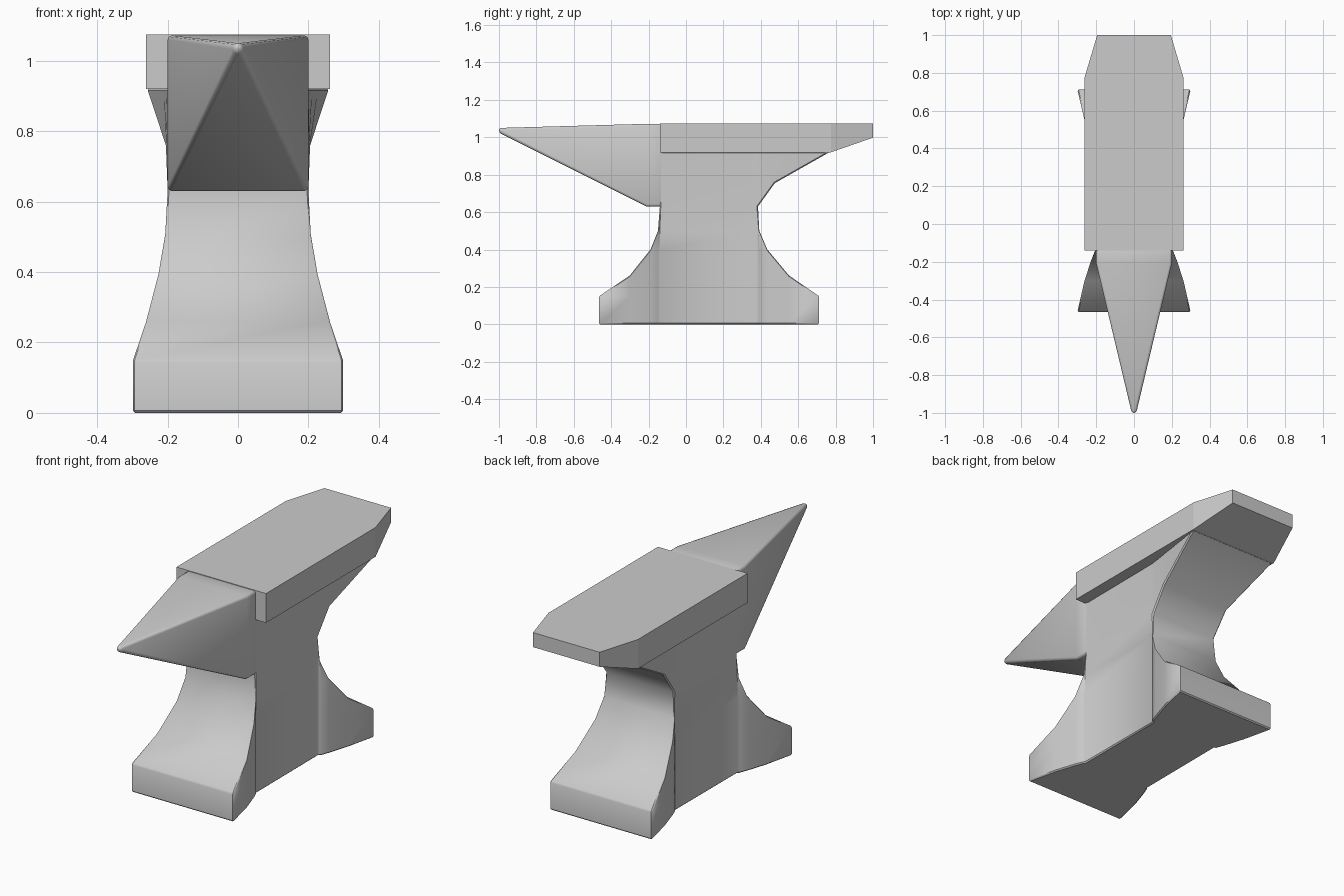
import bpy, bmesh, math

if "Cube" in bpy.data.objects:
    bpy.data.objects.remove(bpy.data.objects["Cube"])


def make_object(name, bm, bevel=0.0, segments=1, smooth=None):
    bmesh.ops.remove_doubles(bm, verts=bm.verts, dist=1e-5)
    bmesh.ops.recalc_face_normals(bm, faces=bm.faces)
    mesh = bpy.data.meshes.new(name)
    bm.to_mesh(mesh)
    bm.free()
    ob = bpy.data.objects.new(name, mesh)
    bpy.context.collection.objects.link(ob)
    bpy.ops.object.select_all(action='DESELECT')
    bpy.context.view_layer.objects.active = ob
    ob.select_set(True)
    if bevel:
        mod = ob.modifiers.new("bevel", 'BEVEL')
        mod.width, mod.segments = bevel, segments
        mod.limit_method, mod.angle_limit = 'ANGLE', math.radians(50)
        bpy.ops.object.modifier_apply(modifier=mod.name)
    if smooth:
        bpy.ops.object.shade_smooth_by_angle(angle=math.radians(smooth))
    return ob


def add_face(bm, points):
    unique = []
    for p in points:
        if all(sum((a - b) ** 2 for a, b in zip(p, q)) > 1e-10 for q in unique):
            unique.append(p)
    if len(unique) > 2:
        bm.faces.new([bm.verts.new(p) for p in unique])


def loft(bm, rings):
    for a, b in zip(rings, rings[1:]):
        n = len(a)
        for i in range(n):
            add_face(bm, [a[i], a[(i + 1) % n], b[(i + 1) % n], b[i]])
    add_face(bm, rings[0])
    add_face(bm, rings[-1])


def interp(table, y):
    for (y0, w0), (y1, w1) in zip(table, table[1:]):
        if y <= y1:
            return w0 + (w1 - w0) * max(0, y - y0) / (y1 - y0)
    return table[-1][1]


# Body: foot with concave sides, waist and flared underside of the heel
plan = [(-.465, .30), (-.30, .262), (-.19, .226), (-.15, .21), (-.14, .202),
        (.385, .20), (.392, .21), (.435, .226), (.55, .262), (.712, .30)]
levels = [(0, -.465, .712), (.15, -.465, .712), (.262, -.30, .55),
          (.40, -.19, .435), (.50, -.15, .392), (.63, -.14, .385),
          (.755, -.14, .475), (.922, -.14, .77)]
heel_width = {.755: .205, .922: .26}
rings = []
for z, front, back in levels:
    side = []
    for y, _ in plan:
        y = max(front, min(back, y))
        if z == .922 and y > .712 - 1e-6:
            y = back
        table = plan
        if z in heel_width:
            table = [(-.14, .20), (.36, .20), (back, heel_width[z])]
        side.append((interp(table, y), y, z))
    rings.append(side + [(-x, y, z) for x, y, z in reversed(side)])
bm = bmesh.new()
loft(bm, rings)
make_object("body", bm, 0.008, 1, 40)

# Face plate with tapered heel rising underneath
bm = bmesh.new()
sections = [(-.14, .262, .92), (.775, .262, .92), (1.0, .195, .998)]
loft(bm, [[(-w, y, z), (w, y, z), (w, y, 1.075), (-w, y, 1.075)]
          for y, w, z in sections])
make_object("face_plate", bm)

# Horn: square collar tapering to a small blunt tip
bm = bmesh.new()
sections = [(-.12, .20, .63, 1.072), (-.21, .20, .63, 1.072),
            (-1.0, .012, 1.025, 1.05)]
loft(bm, [[(-w, y, lo), (w, y, lo), (w, y, hi), (-w, y, hi)]
          for y, w, lo, hi in sections])
make_object("horn", bm, 0.012, 2, 60)
